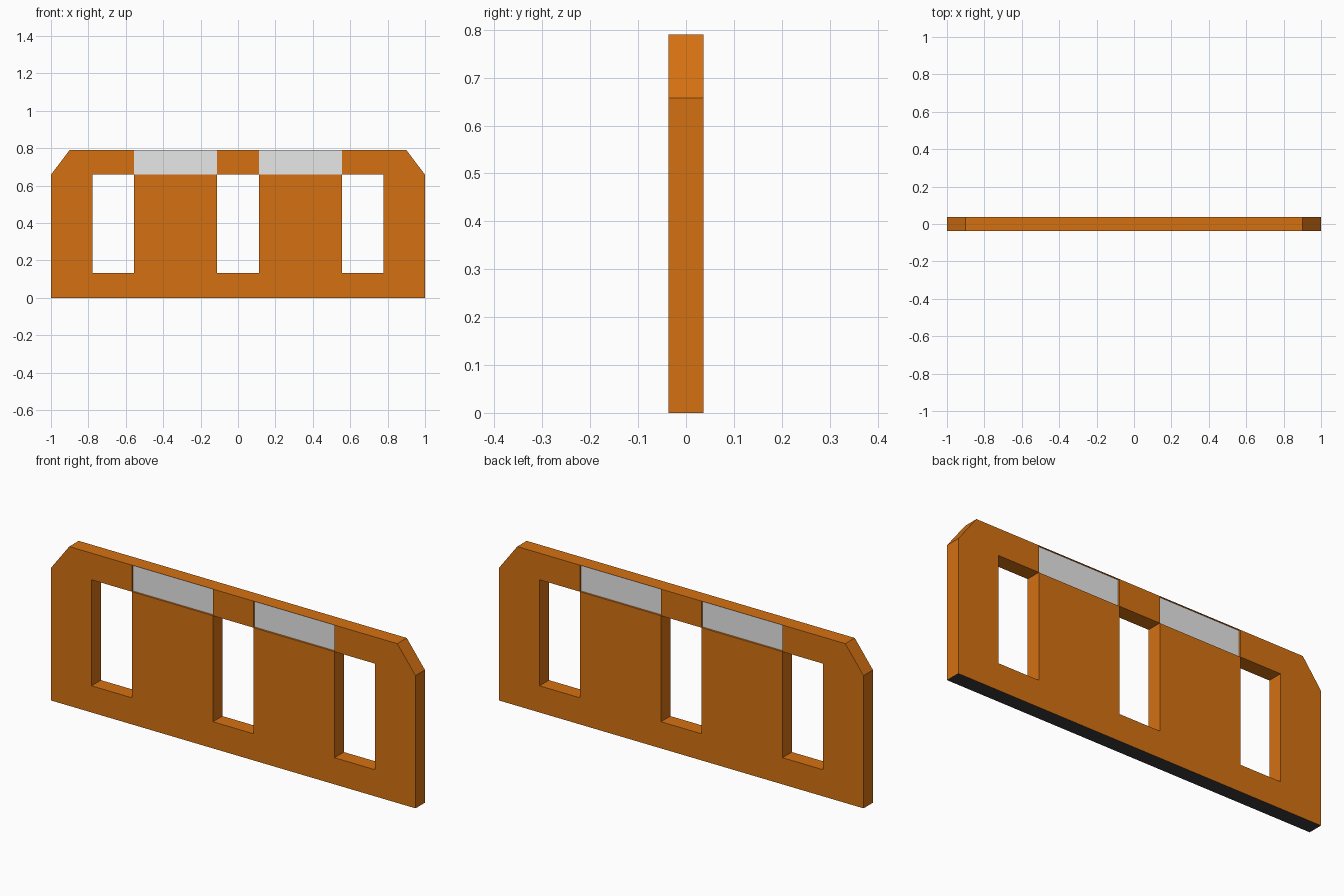
import bpy
import bmesh

cube = bpy.data.objects.get("Cube")
if cube:
    bpy.data.objects.remove(cube, do_unlink=True)


def make_material(name, rgb):
    mat = bpy.data.materials.new(name)
    mat.use_nodes = True
    mat.diffuse_color = (*rgb, 1)
    mat.node_tree.nodes["Principled BSDF"].inputs["Base Color"].default_value = (*rgb, 1)
    return mat


ORANGE, REFLECTOR, BLACK = range(3)
materials = [
    make_material("orange plastic", (0.66, 0.165, 0.006)),
    make_material("reflector white", (0.8, 0.8, 0.8)),
    make_material("black base", (0.045, 0.045, 0.045)),
]

DEPTH = 0.074
xs = [-1, -0.9, -7 / 9, -5 / 9, -1 / 9, 1 / 9, 5 / 9, 7 / 9, 0.9, 1]
zs = [0, 0.132, 0.658, 0.79]
WINDOWS = (2, 4, 6)      # open columns in the middle row
REFLECTORS = (3, 5)      # recessed columns in the top row

bm = bmesh.new()
last = len(xs) - 2

# Front panel laid out as cells, with window openings and clipped top corners
for row in range(3):
    for col in range(last + 1):
        if row == 1 and col in WINDOWS:
            continue
        x0, x1, z0, z1 = xs[col], xs[col + 1], zs[row], zs[row + 1]
        corners = [(x0, z0), (x1, z0), (x1, z1), (x0, z1)]
        if row == 2 and col == 0:
            corners.pop(3)
        if row == 2 and col == last:
            corners.pop(2)
        bm.faces.new([bm.verts.new((x, -DEPTH / 2, z)) for x, z in corners])
bmesh.ops.remove_doubles(bm, verts=bm.verts, dist=0.0001)

# Thicken the panel
back = bmesh.ops.extrude_face_region(bm, geom=bm.faces[:], use_keep_orig=True)
back_verts = [g for g in back["geom"] if isinstance(g, bmesh.types.BMVert)]
bmesh.ops.translate(bm, verts=back_verts, vec=(0, DEPTH, 0))
bmesh.ops.recalc_face_normals(bm, faces=bm.faces)

# Black underside
for face in bm.faces:
    if face.normal.z < -0.9 and face.calc_center_median().z < 0.001:
        face.material_index = BLACK

# Shallow recessed reflector strips on both sides
strips = []
for face in bm.faces:
    c = face.calc_center_median()
    in_column = any(xs[i] < c.x < xs[i + 1] for i in REFLECTORS)
    if abs(face.normal.y) > 0.9 and c.z > zs[2] and in_column:
        strips.append(face)
bmesh.ops.inset_individual(bm, faces=strips, thickness=0.001, depth=-0.008)
for face in strips:
    face.material_index = REFLECTOR

mesh = bpy.data.meshes.new("barrier_panel")
bm.to_mesh(mesh)
bm.free()
for mat in materials:
    mesh.materials.append(mat)
panel = bpy.data.objects.new("barrier_panel", mesh)
bpy.context.collection.objects.link(panel)
